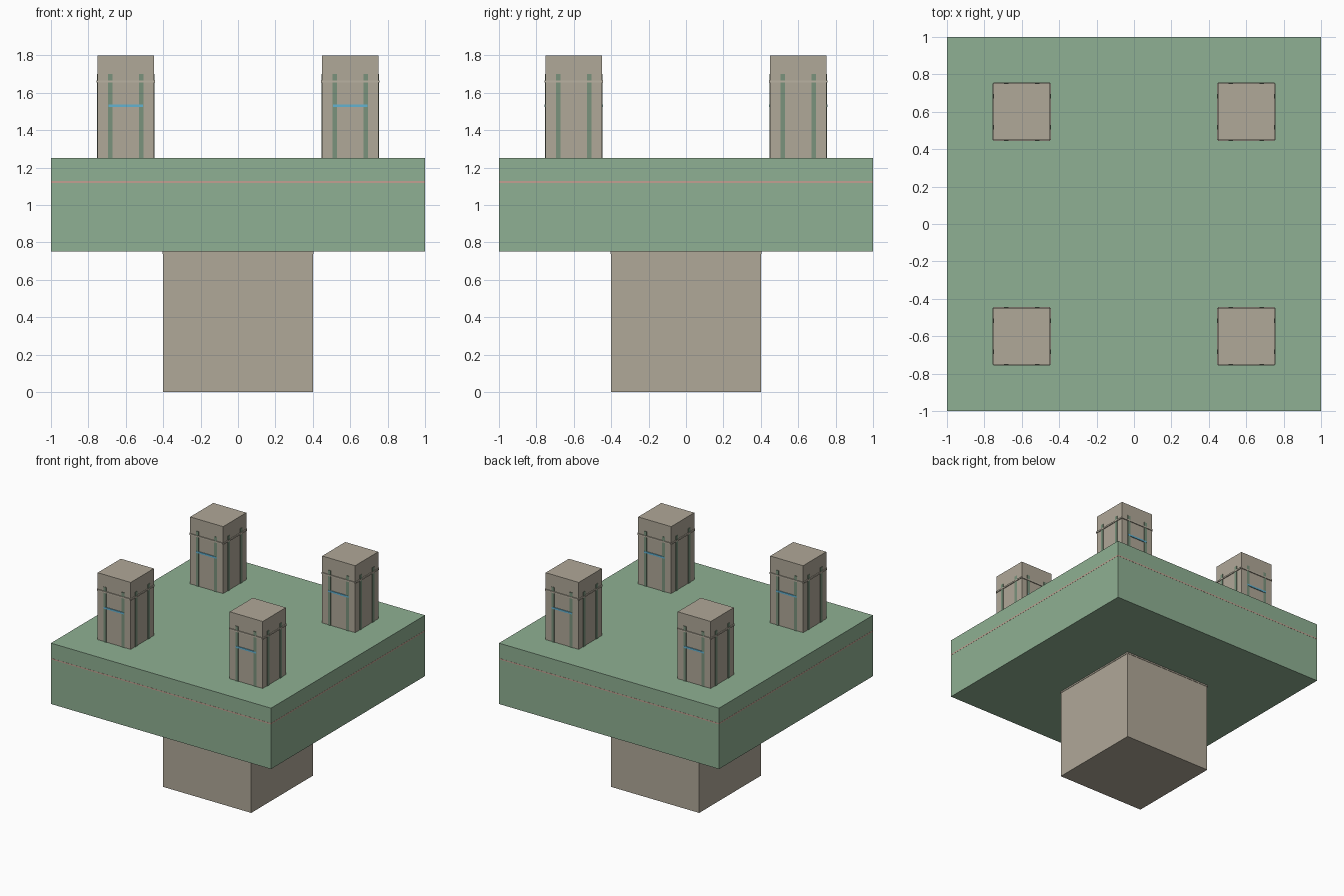
import bpy
import math

if "Cube" in bpy.data.objects:
    bpy.data.objects.remove(bpy.data.objects["Cube"])


def material(name, rgb):
    """Flat colour given as sRGB 0-255, stored as linear."""
    mat = bpy.data.materials.new(name)
    lin = [(c / 255 / 12.92) if c < 11 else ((c / 255 + 0.055) / 1.055) ** 2.4 for c in rgb]
    mat.diffuse_color = (*lin, 1.0)
    mat.use_nodes = True
    mat.node_tree.nodes["Principled BSDF"].inputs["Base Color"].default_value = mat.diffuse_color
    return mat


GREEN = material("sage green", (143, 176, 147))
STONE = material("warm stone", (176, 168, 152))
DARK_GREEN = material("dark sage", (122, 146, 124))
PALE = material("pale stone", (186, 178, 162))
BLUE = material("sky blue", (100, 178, 208))
PINK = material("dusty rose", (196, 160, 146))


def box(name, center, size, mat):
    bpy.ops.mesh.primitive_cube_add(size=1, location=center)
    obj = bpy.context.object
    obj.name = name
    obj.scale = size
    bpy.ops.object.transform_apply(location=False, rotation=False, scale=True)
    obj.data.materials.append(mat)
    return obj


def side_plate(name, cx, cy, angle, along, out, z, size, mat):
    """Plate on one side of a square block; angle 0 is the front."""
    c, s = math.cos(angle), math.sin(angle)
    x, y = along, -out
    obj = box(name, (cx + c * x - s * y, cy + s * x + c * y, z), size, mat)
    obj.rotation_euler.z = angle
    return obj


def trim(name, cx, cy, half, z, height, mat, depth=0.004):
    """Thin band around all four sides of a square block."""
    for k in range(4):
        side_plate(name, cx, cy, k * math.pi / 2, 0, half + depth / 2 - 0.001, z,
                   (2 * half, depth, height), mat)


# Central pedestal and broad slab
box("pedestal", (0, 0, 0.375), (0.8, 0.8, 0.75), STONE)
trim("pedestal_collar", 0, 0, 0.4, 0.744, 0.012, STONE)
box("slab", (0, 0, 1.0), (2, 2, 0.5), GREEN)
trim("slab_stripe", 0, 0, 0.999, 1.122, 0.01, PINK, 0.003)

# Four corner towers with ribs, upper band and blue bars front and back
for cx in (-0.6, 0.6):
    for cy in (-0.6, 0.6):
        box("tower", (cx, cy, 1.525), (0.3, 0.3, 0.55), STONE)
        trim("tower_band", cx, cy, 0.15, 1.66, 0.012, PALE, 0.008)
        for k in range(4):
            angle = k * math.pi / 2
            for along in (-0.083, 0.083):
                side_plate("tower_rib", cx, cy, angle, along, 0.1515, 1.475,
                           (0.025, 0.006, 0.45), DARK_GREEN)
            if k % 2 == 0:
                side_plate("blue_bar", cx, cy, angle, 0, 0.1525, 1.53,
                           (0.185, 0.008, 0.014), BLUE)
